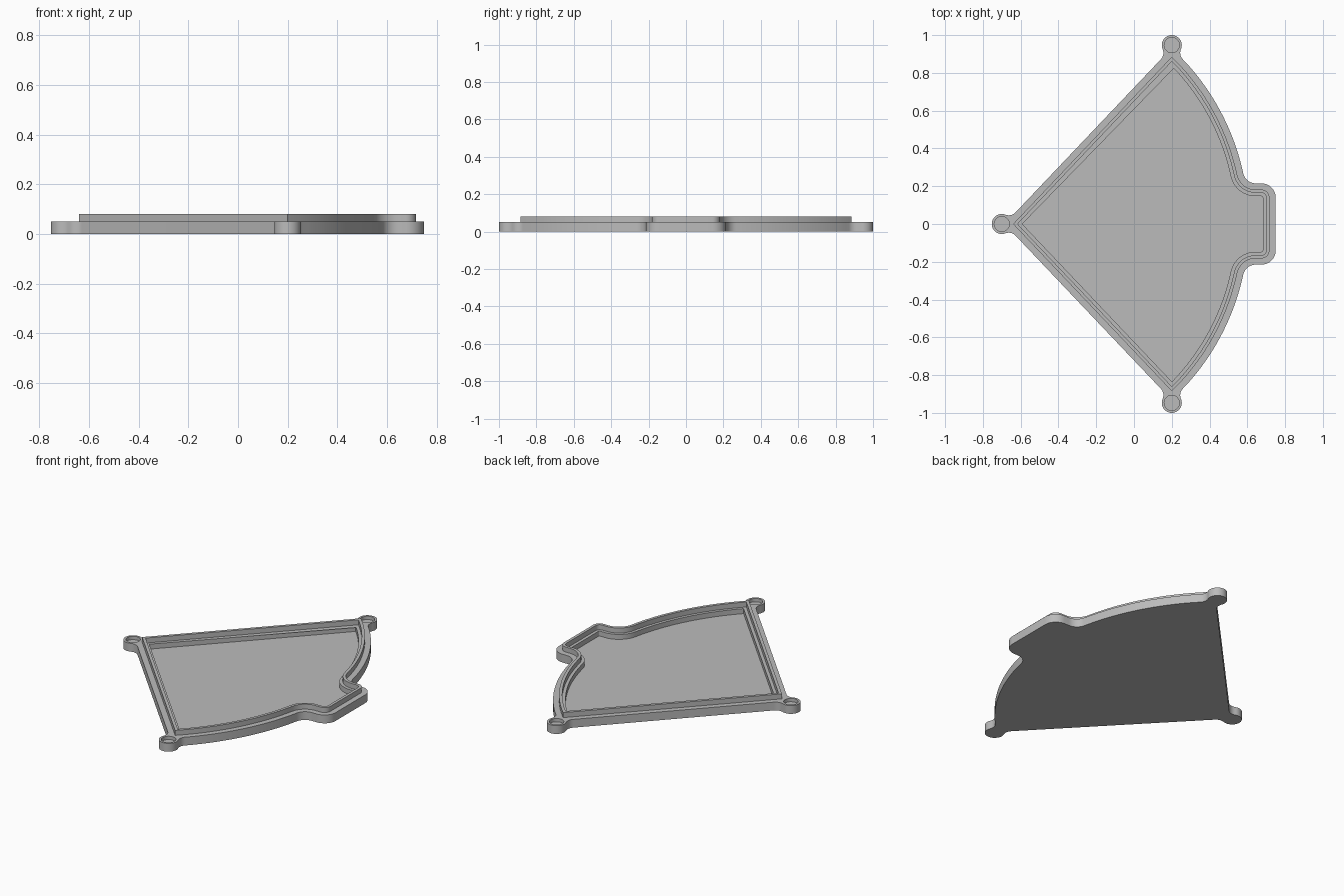
import bpy, bmesh
from math import sin, cos, pi, atan2, sqrt
from mathutils import Vector

if "Cube" in bpy.data.objects:
    bpy.data.objects.remove(bpy.data.objects["Cube"])

PLATE_TOP, LIP_TOP, FLOOR, SOCKET = 0.05, 0.08, 0.02, 0.03
FLANGE, LIP_WIDTH, LEDGE = 0.033, 0.017, 0.035
LUG_R, SOCKET_R, NECK_R = 0.053, 0.04, 0.05

grey = bpy.data.materials.new("plain grey")
grey.use_nodes = True
grey.diffuse_color = (0.5, 0.5, 0.5, 1)
grey.node_tree.nodes["Principled BSDF"].inputs["Base Color"].default_value = (0.5, 0.5, 0.5, 1)


def arc(c, r, a0, a1, n):
    angles = [a0 + (a1 - a0) * i / n for i in range(n + 1)]
    return [Vector((c[0] + r * cos(a), c[1] + r * sin(a))) for a in angles]


def angle(v):
    return atan2(v.y, v.x)


def lip_outline():
    """Clockwise sector outline with a rounded tab on the curved side."""
    apex, tip, centre = Vector((-0.64, 0)), Vector((0.2, 0.885)), Vector((-0.66, 0))
    radius = (tip - centre).length
    right, top, concave, convex = 0.717, 0.182, 0.10, 0.042
    fy = top + concave
    fillet = Vector((centre.x + sqrt((radius + concave) ** 2 - fy ** 2), fy))
    a = angle(fillet - centre)
    half = arc(centre, radius, angle(tip - centre), a, 28)
    half += arc(fillet, concave, pi + a, 1.5 * pi, 10)[1:]
    half += arc((right - convex, top - convex), convex, pi / 2, 0, 8)
    return [apex] + half + [Vector((p.x, -p.y)) for p in reversed(half)]


def inset(pts, d):
    """Mitred inset of a clockwise outline; negative d grows it."""
    out = []
    for i, p in enumerate(pts):
        u = (p - pts[i - 1]).normalized()
        v = (pts[(i + 1) % len(pts)] - p).normalized()
        n1, n2 = Vector((u.y, -u.x)), Vector((v.y, -v.x))
        out.append(p + (n1 + n2) * d / (1 + n1.dot(n2)))
    return out


def neck(corner, lug, e, n):
    """Concave fillet from a plate edge (direction e, outward n) to a lug."""
    rel = lug - corner
    reach = sqrt((LUG_R + NECK_R) ** 2 - (NECK_R - rel.dot(n)) ** 2)
    c = corner + n * NECK_R + e * (rel.dot(e) + reach)
    a0, a1 = angle(-n), angle(lug - c)
    a1 = a0 + (a1 - a0 + pi) % (2 * pi) - pi
    return c, arc(c, NECK_R, a0, a1, 8)


def add_lugs(pts, lugs):
    """Swap each sharp corner for a round lug with filleted necks."""
    def away(i, step):
        j = i
        while (pts[j % len(pts)] - pts[i]).length < 0.1:
            j += step
        return (pts[j % len(pts)] - pts[i]).normalized()

    out = []
    for i, p in enumerate(pts):
        if i in lugs:
            e1, e2, c = away(i, -1), away(i, 1), lugs[i]
            f1, path1 = neck(p, c, e1, Vector((e1.y, -e1.x)))
            f2, path2 = neck(p, c, e2, Vector((-e2.y, e2.x)))
            a0, a1 = angle(f1 - c), angle(f2 - c)
            a1 = a0 - (a0 - a1) % (2 * pi)
            out += path1 + arc(c, LUG_R, a0, a1, 28)[1:-1] + path2[::-1]
        elif all((p - pts[k]).length > 0.1 for k in lugs):
            out.append(p)
    return out


def ring(bm, pts, z):
    return [bm.verts.new((p.x, p.y, z)) for p in pts]


def skin(bm, a, b):
    for i in range(len(a)):
        bm.faces.new((a[i - 1], a[i], b[i], b[i - 1]))


def finish(bm, name):
    bmesh.ops.recalc_face_normals(bm, faces=bm.faces)
    mesh = bpy.data.meshes.new(name)
    bm.to_mesh(mesh)
    bm.free()
    mesh.materials.append(grey)
    obj = bpy.data.objects.new(name, mesh)
    bpy.context.collection.objects.link(obj)
    bpy.ops.object.select_all(action='DESELECT')
    obj.select_set(True)
    bpy.context.view_layer.objects.active = obj
    bpy.ops.object.shade_smooth_by_angle(angle=0.5)


lip = lip_outline()
lugs = {0: Vector((-0.70, 0)), 1: Vector((0.2, 0.947)), len(lip) - 1: Vector((0.2, -0.947))}

# Base plate: lugged outer wall, recessed floor and blind sockets
bm = bmesh.new()
outer = add_lugs(inset(lip, -FLANGE), lugs)
bottom, top = ring(bm, outer, 0), ring(bm, outer, PLATE_TOP)
skin(bm, bottom, top)
bm.faces.new(bottom)
rims = [top]
pockets = [(inset(lip, LEDGE), FLOOR)]
pockets += [(arc(c, SOCKET_R, 0, 2 * pi, 32)[:-1], SOCKET) for c in lugs.values()]
for pts, depth in pockets:
    rim, base = ring(bm, pts, PLATE_TOP), ring(bm, pts, depth)
    skin(bm, rim, base)
    bm.faces.new(base)
    rims.append(rim)
edges = [bm.edges.get((r[i - 1], r[i])) for r in rims for i in range(len(r))]
bmesh.ops.triangle_fill(bm, edges=edges, use_beauty=True, normal=(0, 0, 1))
finish(bm, "base_plate")

# Raised lip standing on the plate
bm = bmesh.new()
inner = inset(lip, LIP_WIDTH)
loops = [ring(bm, p, z) for p, z in ((lip, PLATE_TOP), (lip, LIP_TOP), (inner, LIP_TOP), (inner, PLATE_TOP))]
for a, b in zip(loops, loops[1:]):
    skin(bm, a, b)
finish(bm, "raised_lip")
